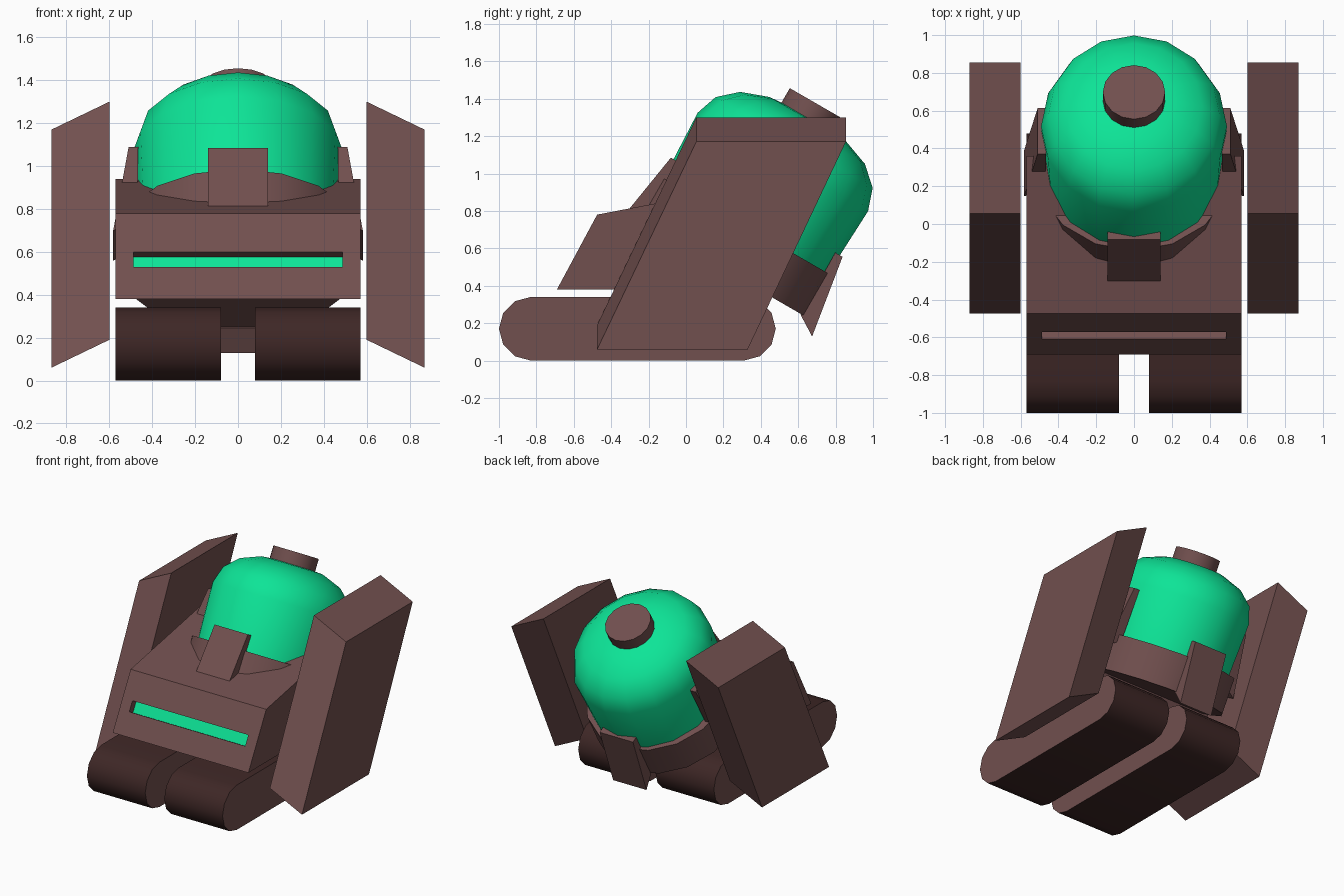
import bpy
import bmesh
from math import cos, sin, pi, radians
from mathutils import Matrix, Vector

cube = bpy.data.objects.get("Cube")
if cube:
    bpy.data.objects.remove(cube, do_unlink=True)


def material(name, rgb):
    mat = bpy.data.materials.new(name)
    mat.use_nodes = True
    mat.diffuse_color = (*rgb, 1)
    mat.node_tree.nodes["Principled BSDF"].inputs["Base Color"].default_value = (*rgb, 1)
    return mat


brown = material("warm_brown", (0.165, 0.079, 0.077))
tread = material("dark_tread", (0.048, 0.02, 0.019))
green = material("glowing_green", (0.004, 0.78, 0.31))


def finish(name, bm, mats, smooth=None, matrix=None):
    bmesh.ops.recalc_face_normals(bm, faces=bm.faces)
    mesh = bpy.data.meshes.new(name)
    bm.to_mesh(mesh)
    bm.free()
    for mat in mats:
        mesh.materials.append(mat)
    obj = bpy.data.objects.new(name, mesh)
    bpy.context.collection.objects.link(obj)
    if matrix:
        obj.matrix_world = matrix
    if smooth:
        bpy.ops.object.select_all(action="DESELECT")
        bpy.context.view_layer.objects.active = obj
        obj.select_set(True)
        bpy.ops.object.shade_smooth_by_angle(angle=radians(smooth))
    return obj


def prism(profile, x0, x1, drop=0):
    """Extrude a (y, z) outline from x0 to x1, lowering the far side by drop."""
    bm = bmesh.new()
    near = [bm.verts.new((x0, y, z)) for y, z in profile]
    far = [bm.verts.new((x1, y, z - drop)) for y, z in profile]
    bm.faces.new(near)
    bm.faces.new(far)
    n = len(profile)
    for i in range(n):
        j = (i + 1) % n
        bm.faces.new((near[i], near[j], far[j], far[i]))
    return bm


def lathe(rings, sides=16, narrow=1.0):
    """Stack (radius, height) rings around z, closed at both ends."""
    bm = bmesh.new()
    loops = [[bm.verts.new((r * narrow * cos(2 * pi * i / sides),
                            r * sin(2 * pi * i / sides), z)) for i in range(sides)]
             for r, z in rings]
    for low, high in zip(loops, loops[1:]):
        for i in range(sides):
            j = (i + 1) % sides
            bm.faces.new((low[i], low[j], high[j], high[i]))
    bm.faces.new(loops[0])
    bm.faces.new(loops[-1])
    return bm


# Rounded tracks with lighter side caps
outline = [(-0.83 - 0.17 * sin(a), 0.17 + 0.17 * cos(a))
           for a in [pi * i / 6 for i in range(7)]]
outline += [(0.31 + 0.17 * sin(a), 0.17 - 0.17 * cos(a))
            for a in [pi * i / 6 for i in range(7)]]
for side, label in ((1, "left"), (-1, "right")):
    bm = prism(outline, side * 0.08, side * 0.57)
    bm.normal_update()
    for face in bm.faces:
        face.material_index = 0 if abs(face.normal.x) > 0.9 else 1
    finish(label + "_track", bm, [brown, tread], 40)

    # Leaning side shield
    shield = [(-0.475, 0.19), (0.33, 0.19), (0.855, 1.3), (0.055, 1.3)]
    finish(label + "_shield", prism(shield, side * 0.6, side * 0.87, 0.13), [brown])

# Wedge body with a recessed green slit in the front face
low, high = Vector((0, -0.69, 0.38)), Vector((0, -0.475, 0.78))
bm = prism([low.yz, high.yz, (0.36, 0.94), (0.04, 0.38)], -0.57, 0.57)
bmesh.ops.recalc_face_normals(bm, faces=bm.faces)
front = min(bm.faces, key=lambda f: f.normal.y)
inward = -front.normal.copy()
bmesh.ops.inset_individual(bm, faces=[front], thickness=0.08)
middle = front.calc_center_median().z
for v in front.verts:
    spot = low.lerp(high, 0.55 if v.co.z > middle else 0.375)
    v.co = (0.487 if v.co.x > 0 else -0.487, spot.y, spot.z)
slit = bmesh.ops.extrude_discrete_faces(bm, faces=[front])["faces"][0]
bmesh.ops.translate(bm, verts=slit.verts, vec=inward * 0.05)
slit.material_index = 1
finish("body", bm, [brown, green])

# Domed pod, tilted back
tilt = Matrix.Translation((0, -0.072, 0.04)) @ Matrix.Rotation(radians(-30), 4, "X")
dome = [(0.505, 0.7), (0.526, 1.18), (0.485, 1.3), (0.385, 1.39), (0.235, 1.445), (0.08, 1.457)]
finish("dome", lathe(dome, narrow=0.935), [green], 50, tilt)
finish("collar", lathe([(0.532, 0.524), (0.532, 0.785)]), [brown], 30, tilt)
finish("dome_cap", lathe([(0.165, 1.4), (0.165, 1.54)]), [brown], 30, tilt)

# Four flared clamps around the collar, the side pair set higher
clamp = [(0.485, 0.9), (0.53, 0.9), (0.602, 0.45), (0.49, 0.52)]
for i, label in enumerate(("back", "right", "front", "left")):
    is_side = i % 2
    profile = [(r - 0.02 * is_side, w + 0.23 * is_side) for r, w in clamp]
    turn = Matrix.Rotation(i * pi / 2, 4, "Z")
    finish(label + "_clamp", prism(profile, -0.14, 0.14), [brown], None, tilt @ turn)
